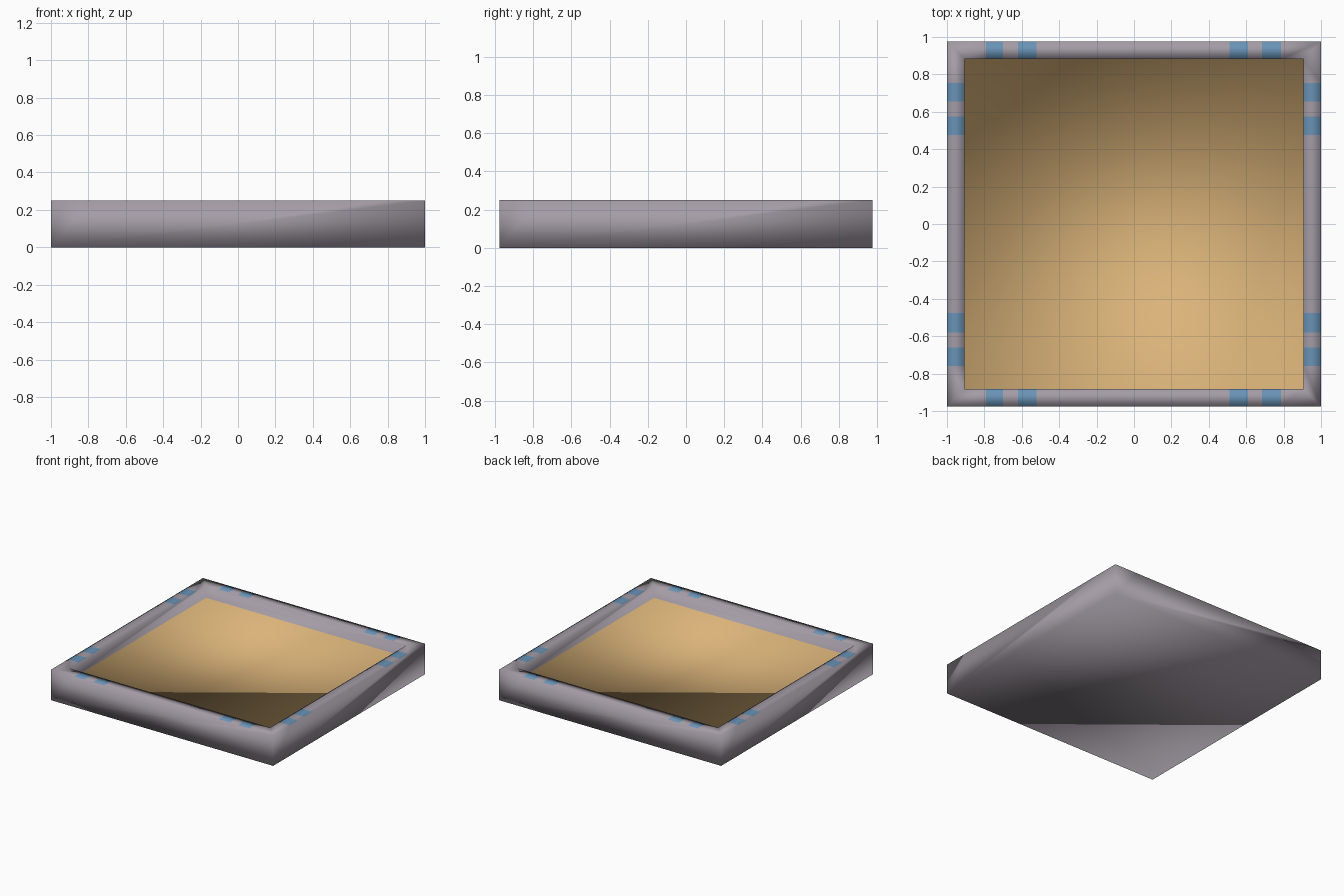
import bpy, bmesh
from mathutils import Vector

if "Cube" in bpy.data.objects:
    bpy.data.objects.remove(bpy.data.objects["Cube"])

HX, HY, H = 1.0, 0.976, 0.25      # half width, half depth, height
RIM, SINK = 0.095, 0.10           # rim width, recess depth
ACROSS = [(-0.79, -0.70), (-0.62, -0.52), (0.51, 0.61), (0.685, 0.785)]  # front / back rim marks
ALONG = [(-0.76, -0.66), (-0.58, -0.475), (0.475, 0.575), (0.655, 0.755)]  # left / right rim marks


def material(name, rgb):
    m = bpy.data.materials.new(name)
    m.diffuse_color = (*rgb, 1.0)
    m.use_nodes = True
    m.node_tree.nodes["Principled BSDF"].inputs["Base Color"].default_value = m.diffuse_color
    return m


# Tray body: a box whose top is inset to a rim and sunk to a floor
bm = bmesh.new()
bmesh.ops.create_cube(bm, size=1.0)
for v in bm.verts:
    v.co = Vector((v.co.x * 2 * HX, v.co.y * 2 * HY, (v.co.z + 0.5) * H))
bm.normal_update()
top = next(f for f in bm.faces if f.normal.z > 0.9)
bmesh.ops.inset_region(bm, faces=[top], thickness=RIM, use_even_offset=True)
floor_face = top
out = bmesh.ops.extrude_discrete_faces(bm, faces=[floor_face])
floor_face = out["faces"][0]
bmesh.ops.translate(bm, verts=floor_face.verts[:], vec=(0, 0, -SINK))
bmesh.ops.remove_doubles(bm, verts=bm.verts[:], dist=1e-5)
bm.normal_update()


def on_rim(f):
    return f.normal.z > 0.9 and f.calc_center_median().z > H - 0.01


def on_end(c):
    """True for the front and back rim strips, False for left and right."""
    return abs(c.y) / HY > 0.5 and HY - abs(c.y) < HX - abs(c.x)


# Cut the painted marks into the rim strips
for axis, spans, ends in ((0, ACROSS, True), (1, ALONG, False)):
    for pos in [p for s in spans for p in s]:
        faces = [f for f in bm.faces
                 if on_rim(f) and on_end(f.calc_center_median()) == ends]
        edges = {e for f in faces for e in f.edges}
        verts = {v for f in faces for v in f.verts}
        co, no = Vector((0, 0, 0)), Vector((0, 0, 0))
        co[axis], no[axis] = pos, 1
        bmesh.ops.bisect_plane(bm, geom=faces + list(edges) + list(verts),
                               plane_co=co, plane_no=no, dist=1e-5)
        bm.normal_update()

# Colour by position: floor, rim marks, and the rest
for f in bm.faces:
    c = f.calc_center_median()
    f.smooth = True
    f.material_index = 0
    if f.normal.z > 0.9:
        if c.z < H - 0.01:
            f.material_index = 1
        else:
            ends = on_end(c)
            spans, p = (ACROSS, c.x) if ends else (ALONG, c.y)
            if any(a < p < b for a, b in spans):
                f.material_index = 2

mesh = bpy.data.meshes.new("tray")
bm.to_mesh(mesh)
bm.free()
for m in (material("warm grey", (0.37, 0.33, 0.38)),
          material("tan", (0.70, 0.45, 0.19)),
          material("blue", (0.14, 0.29, 0.47))):
    mesh.materials.append(m)
tray = bpy.data.objects.new("tray", mesh)
bpy.context.collection.objects.link(tray)
